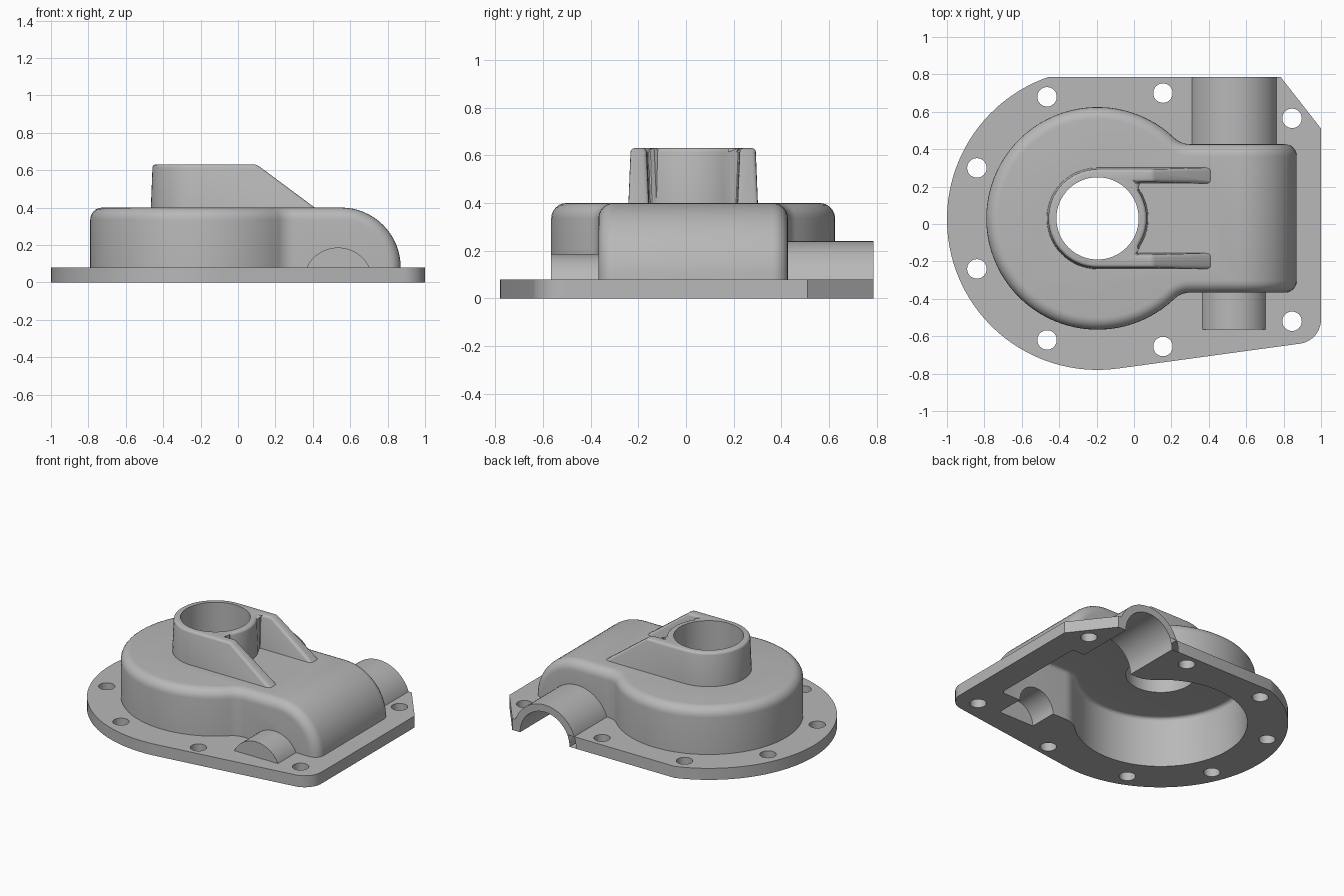
import bpy, bmesh
from math import sin, cos, asin, atan2, sqrt, pi, radians

cube = bpy.data.objects.get("Cube")
if cube:
    bpy.data.objects.remove(cube, do_unlink=True)

grey = bpy.data.materials.new("cast_grey")
grey.use_nodes = True
grey.diffuse_color = (0.48, 0.48, 0.48, 1)
grey.node_tree.nodes["Principled BSDF"].inputs["Base Color"].default_value = grey.diffuse_color

CX, CY = -0.195, 0.03      # axis of the round chamber
SHAFT_X = 0.535            # axis of the cross shaft
WALL = 0.05


def arc(cx, cy, r, a0, a1, n):
    angles = [a0 + (a1 - a0) * i / n for i in range(n + 1)]
    return [(cx + r * cos(a), cy + r * sin(a)) for a in angles]


def circle(cx, cy, r, n=64):
    return arc(cx, cy, r, 0, 2 * pi, n)[:-1]


def prism(name, pts, lo, hi, axis="Z", draft=0):
    """Extrude an outline along Z or Y; draft pulls the far end inward."""
    bm = bmesh.new()
    rings = []
    for level, inset in ((lo, 0), (hi, draft)):
        ring = []
        for i, (a, b) in enumerate(pts):
            p, q = pts[i - 1], pts[(i + 1) % len(pts)]
            ta, tb = q[0] - p[0], q[1] - p[1]
            length = sqrt(ta * ta + tb * tb)
            a, b = a - inset * tb / length, b + inset * ta / length
            ring.append(bm.verts.new((a, b, level) if axis == "Z" else (a, level, b)))
        rings.append(ring)
        bm.faces.new(ring)
    for i in range(len(pts)):
        bm.faces.new((rings[0][i - 1], rings[0][i], rings[1][i], rings[1][i - 1]))
    bmesh.ops.recalc_face_normals(bm, faces=bm.faces)
    mesh = bpy.data.meshes.new(name)
    bm.to_mesh(mesh)
    bm.free()
    mesh.materials.append(grey)
    obj = bpy.data.objects.new(name, mesh)
    bpy.context.collection.objects.link(obj)
    return obj


def bake(obj):
    graph = bpy.context.evaluated_depsgraph_get()
    mesh = bpy.data.meshes.new_from_object(obj.evaluated_get(graph))
    obj.modifiers.clear()
    obj.data = mesh


def combine(obj, tool, operation):
    mod = obj.modifiers.new(operation.lower(), "BOOLEAN")
    mod.operation, mod.solver, mod.object = operation, "EXACT", tool
    bake(obj)
    bpy.data.objects.remove(tool, do_unlink=True)


def soften(obj, width, segments):
    mod = obj.modifiers.new("rounding", "BEVEL")
    mod.width, mod.segments = width, segments
    mod.limit_method, mod.angle_limit = "ANGLE", radians(35)
    mod.use_clamp_overlap = False
    bake(obj)


def chamber(name, inset, rounding):
    """Round chamber blended into a box with a rolled-over end."""
    r, h, f = 0.595 - inset, 0.397 - inset, 0.12 + inset
    fx = sqrt((r + f) ** 2 - (h + f) ** 2)
    t = atan2(h + f, fx)
    pts = arc(CX, CY, r, t, 2 * pi - t, 64)
    pts += arc(CX + fx, CY - h - f, f, pi - t, pi / 2, 8)[1:]
    pts += [(1, CY - h), (1, CY + h)]
    pts += arc(CX + fx, CY + h + f, f, -pi / 2, t - pi, 8)[:-1]
    obj = prism(name, pts, -0.2, 0.6)
    end, top = 0.87 - inset, 0.4 - inset
    side = [(-1.2, -0.15), (end, -0.15)]
    side += arc(0.55, 0.08, 0.32 - inset, 0, pi / 2, 16) + [(-1.2, top)]
    combine(obj, prism("side_profile", side, -1, 1, "Y"), "INTERSECT")
    soften(obj, rounding, 6)
    return obj


# Flange: round on one side, straight and chamfered on the other
slant = radians(7.8)
flange = arc(CX, 0.025, 0.805, pi - asin(0.76 / 0.805), 1.5 * pi + slant, 56)
flange += arc(0.87, -0.511, 0.13, slant - pi / 2, 0, 10)
flange += [(1, 0.51), (0.785, 0.785)]
cover = prism("gearbox_cover", flange, -0.1, 0.08)

# Raised housing
combine(cover, chamber("housing", 0, 0.065), "UNION")

# Shaft bearing humps, back and front
combine(cover, prism("back_hump", circle(SHAFT_X, 0, 0.24), 0.2, 0.785, "Y"), "UNION")
combine(cover, prism("front_hump", circle(SHAFT_X, 0, 0.186), -0.565, -0.2, "Y"), "UNION")

# Central boss with two sloping ribs
R, inner, tip = 0.275, 0.182, 0.43
a = asin(inner / R)
outline = [(tip, CY + R)] + arc(CX, CY, R, pi / 2, 1.5 * pi, 28)
outline += [(tip, CY - R), (tip, CY - inner)] + arc(CX, CY, R, -a, a, 12)
outline += [(tip, CY + inner)]
boss = prism("boss", outline, 0.3, 0.8, draft=0.02)
slope = [(-1, 0.2), (0.6, 0.2), (0.6, 0.259), (0.1, 0.63), (-1, 0.63)]
combine(boss, prism("slope_profile", slope, -1, 1, "Y"), "INTERSECT")
soften(boss, 0.016, 3)
combine(cover, boss, "UNION")

# Hollow inside, shaft bores and open underside
combine(cover, chamber("cavity", WALL, 0.025), "DIFFERENCE")
combine(cover, prism("back_bore", circle(SHAFT_X, 0, 0.19), 0.1, 1, "Y"), "DIFFERENCE")
combine(cover, prism("front_bore", circle(SHAFT_X, 0, 0.136), -0.515, -0.1, "Y"), "DIFFERENCE")
combine(cover, prism("boss_bore", circle(CX, CY, 0.22), 0.2, 1), "DIFFERENCE")
block = [(-2, -2), (2, -2), (2, 2), (-2, 2)]
combine(cover, prism("trim", block, -1, 0), "DIFFERENCE")

# Bolt holes around the flange
for x, y in ((-0.465, 0.68), (0.155, 0.7), (0.845, 0.565), (-0.84, 0.3),
             (-0.84, -0.24), (-0.465, -0.62), (0.155, -0.655), (0.845, -0.52)):
    combine(cover, prism("bolt_hole", circle(x, y, 0.052, 32), -0.5, 0.15), "DIFFERENCE")

# Smooth shading with crisp edges
bpy.ops.object.select_all(action="DESELECT")
cover.select_set(True)
bpy.context.view_layer.objects.active = cover
bpy.ops.object.shade_smooth_by_angle(angle=radians(30))
